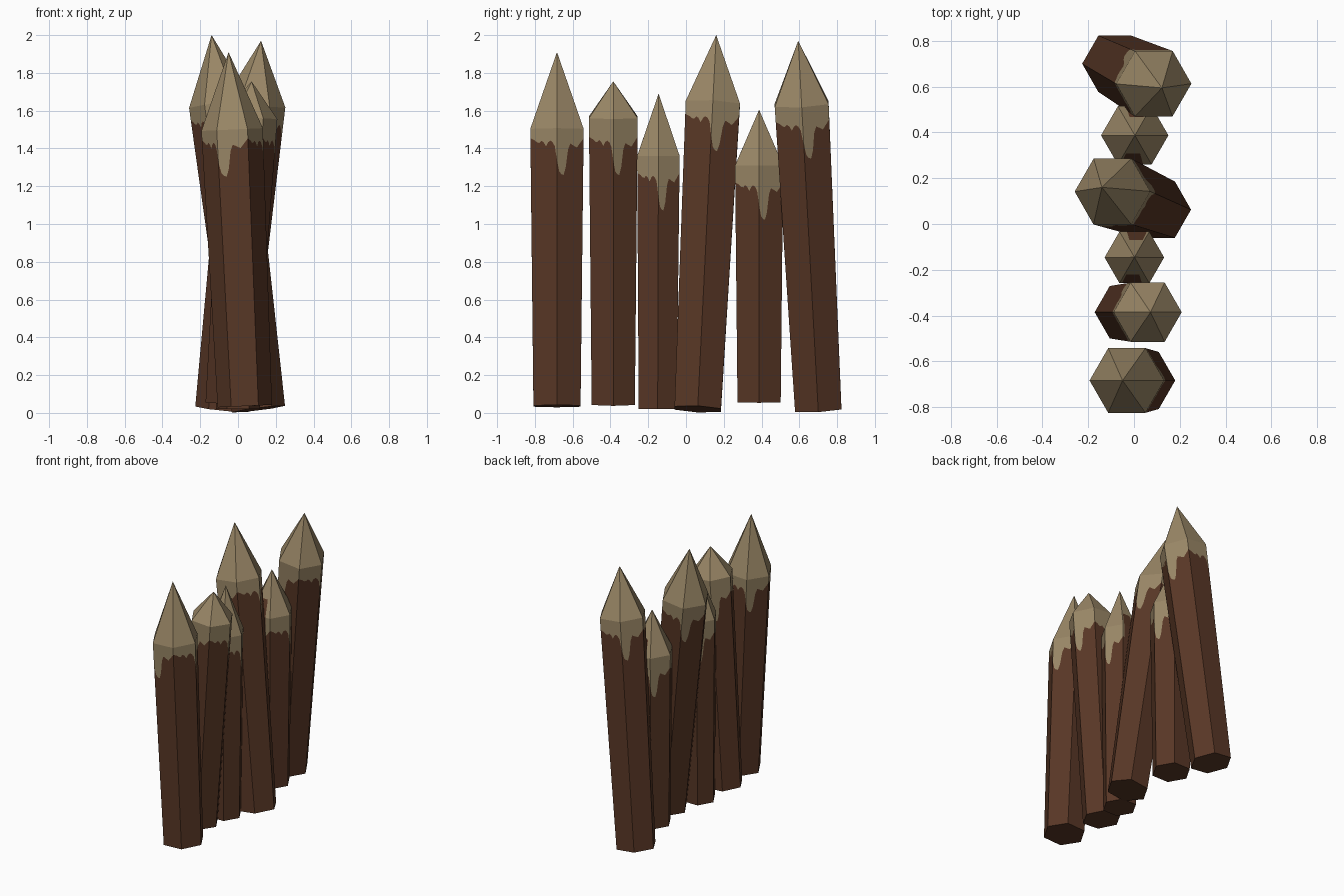
import bpy, bmesh, math
from mathutils import Vector

if "Cube" in bpy.data.objects:
    bpy.data.objects.remove(bpy.data.objects["Cube"])


def material(name, rgb):
    m = bpy.data.materials.new(name)
    m.diffuse_color = (*rgb, 1)
    m.use_nodes = True
    m.node_tree.nodes["Principled BSDF"].inputs["Base Color"].default_value = m.diffuse_color
    return m


bark = material("dark bark", (0.098, 0.038, 0.019))
wood = material("bare wood", (0.32, 0.24, 0.133))

# Lower edge of the bare wood relative to the shoulder; repeats every two sides
EDGE = [(0, -.17), (.1, -.24), (.3, -.25), (.4, -.12), (.5, -.08), (.75, -.10),
        (.9, -.07), (1, -.05), (1.15, -.06), (1.3, -.08), (1.45, -.06),
        (1.6, -.10), (1.7, -.06), (1.9, -.08), (2, -.17)]
COLS = 12   # columns per hexagon side


def edge_height(u):
    u %= 2
    for (a, p), (b, q) in zip(EDGE, EDGE[1:]):
        if a <= u <= b:
            return p + (q - p) * (u - a) / (b - a)


def stake(name, base, tip, shoulder, r0, r1, extra, patches=False):
    """Tapered hexagonal stake leaning from base centre to tip."""
    base, tip = Vector(base), Vector(tip)
    axis = tip - base
    rot = Vector((0, 0, 1)).rotation_difference(axis)
    length = axis.length
    hs = (shoulder - base.z) * length / axis.z
    hexa = [Vector((math.cos(k * math.pi / 3), math.sin(k * math.pi / 3), 0)) for k in range(6)]

    bm = bmesh.new()

    def vert(d, r, h):
        return bm.verts.new(base + rot @ (d * r + Vector((0, 0, h))))

    columns, n = [], 6 * COLS
    for i in range(n):
        u = i / COLS
        d = hexa[i // COLS].lerp(hexa[(i // COLS + 1) % 6], u % 1)
        f = edge_height(u) + extra
        # bark left on the carved point, on the front and back sides
        high = patches and abs((u % 3) - 1.4) < 0.36
        hb = hs + f
        up = 0.11 / (length - hs) if high else 0.3
        columns.append((
            vert(d, r0, 0),
            vert(d, r0 + (r1 - r0) * hb / hs, hb),
            vert(d, r1, hs),
            vert(d, r1 * (1 - up), hs + (length - hs) * up), high))
    apex = vert(Vector(), 0, length)

    for i in range(n):
        a, b = columns[i], columns[(i + 1) % n]
        high = a[4] and b[4]
        for k in range(3):
            face = bm.faces.new((a[k], b[k], b[k + 1], a[k + 1]))
            face.material_index = 0 if k == 0 or high else 1
        bm.faces.new((a[3], b[3], apex)).material_index = 1
    bm.faces.new([c[0] for c in reversed(columns)])

    me = bpy.data.meshes.new(name)
    bm.to_mesh(me)
    bm.free()
    me.materials.append(bark)
    me.materials.append(wood)
    bpy.context.collection.objects.link(bpy.data.objects.new(name, me))


# Row of stakes from front to back
stake("stake_1", (.036, -.683, .036), (-.05, -.683, 1.91), 1.50, .144, .163, 0)
stake("stake_2", (-.04, -.385, .046), (.072, -.385, 1.755), 1.565, .132, .149, -.05)
stake("stake_3", (0, -.15, .02), (.002, -.145, 1.69), 1.36, .116, .130, -.04, True)
stake("stake_4", (.108, .062, .02), (-.14, .16, 2.0), 1.635, .142, .166, -.02)
stake("stake_5", (0, .387, .054), (.004, .387, 1.605), 1.31, .132, .147, -.04, True)
stake("stake_6", (-.085, .70, .019), (.122, .594, 1.97), 1.635, .142, .165, -.03)
